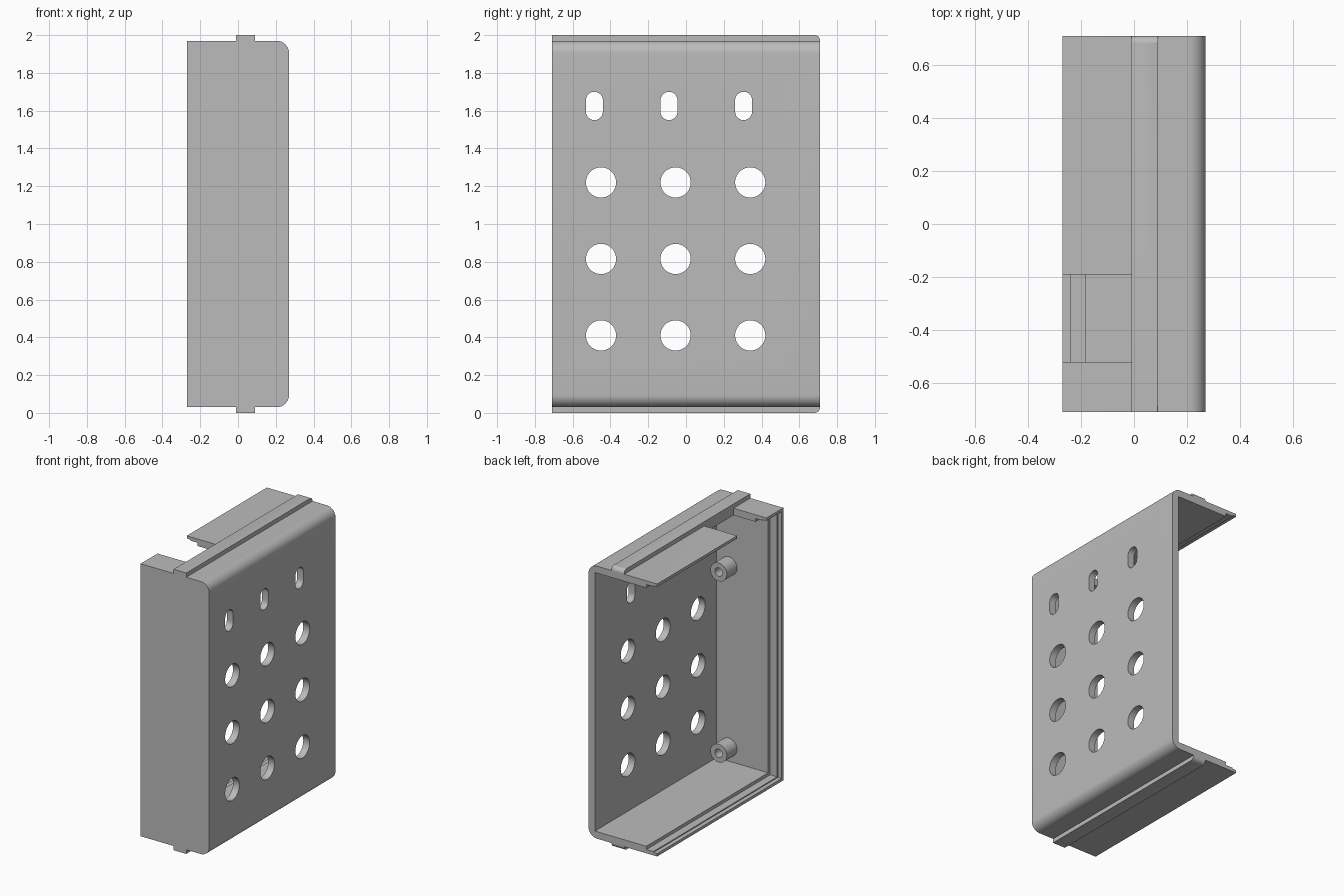
import bpy, bmesh, math
from mathutils import Vector

cube = bpy.data.objects.get("Cube")
if cube:
    bpy.data.objects.remove(cube, do_unlink=True)

grey = bpy.data.materials.new("plain grey")
grey.use_nodes = True
GREY = (0.5, 0.5, 0.5, 1)
grey.diffuse_color = GREY
grey.node_tree.nodes["Principled BSDF"].inputs["Base Color"].default_value = GREY

# Main dimensions
X0, X1 = -0.27, 0.27
Y = 0.71
Z0, Z1 = 0.03, 1.97
WALL = 0.05


def prism(name, outline, offset):
    """Extrude a closed 3D outline along an offset."""
    bm = bmesh.new()
    face = bm.faces.new([bm.verts.new(p) for p in outline])
    out = bmesh.ops.extrude_face_region(bm, geom=[face])
    verts = [v for v in out["geom"] if isinstance(v, bmesh.types.BMVert)]
    bmesh.ops.translate(bm, verts=verts, vec=Vector(offset))
    bmesh.ops.recalc_face_normals(bm, faces=bm.faces)
    mesh = bpy.data.meshes.new(name)
    bm.to_mesh(mesh)
    bm.free()
    mesh.materials.append(grey)
    obj = bpy.data.objects.new(name, mesh)
    bpy.context.collection.objects.link(obj)
    return obj


def box(name, lo, hi):
    outline = [(lo[0], lo[1], lo[2]), (hi[0], lo[1], lo[2]),
               (hi[0], hi[1], lo[2]), (lo[0], hi[1], lo[2])]
    return prism(name, outline, (0, 0, hi[2] - lo[2]))


def arc(cx, cy, r, start, end, steps):
    angles = [math.radians(start + (end - start) * i / steps) for i in range(steps + 1)]
    return [(cx + r * math.cos(a), cy + r * math.sin(a)) for a in angles]


def activate(obj):
    bpy.ops.object.select_all(action='DESELECT')
    obj.select_set(True)
    bpy.context.view_layer.objects.active = obj


def cut(obj, cutter):
    mod = obj.modifiers.new("cut", 'BOOLEAN')
    mod.operation = 'DIFFERENCE'
    mod.solver = 'EXACT'
    mod.object = cutter
    activate(obj)
    bpy.ops.object.modifier_apply(modifier=mod.name)
    bpy.data.objects.remove(cutter, do_unlink=True)


def smooth(obj):
    activate(obj)
    bpy.ops.object.shade_smooth_by_angle(angle=math.radians(30))


# Casing: block with two rounded long edges
R = 0.065
section = [(X0, Z1), (X0, Z0)]
section += arc(X1 - R, Z0 + R, R, -90, 0, 10) + arc(X1 - R, Z1 - R, R, 0, 90, 10)
casing = prism("casing", [(x, -Y, z) for x, z in section], (0, 2 * Y, 0))

# Hollow interior, then the stepped lip around the open side
for depth, inset in ((X1 - WALL, WALL), (-0.185, 0.027), (-0.24, 0.02)):
    cut(casing, box("cutter", (-0.5, -Y + inset, Z0 + inset), (depth, 1, Z1 - inset)))

# Notch in the top wall
cut(casing, box("cutter", (-0.5, -0.52, 1.7), (-0.01, -0.19, 2.2)))

# Round holes and slots through the side plate
for i in range(3):
    shift = 0.395 * i
    for z in (0.41, 0.815, 1.22):
        ring = arc(-0.45 + shift, z, 0.08, 0, 360, 40)[:-1]
        cut(casing, prism("cutter", [(0.15, a, b) for a, b in ring], (0.25, 0, 0)))
    yc = -0.485 + shift
    slot = arc(yc, 1.655, 0.045, 0, 180, 12) + arc(yc, 1.595, 0.045, 180, 360, 12)
    cut(casing, prism("cutter", [(0.15, a, b) for a, b in slot], (0.25, 0, 0)))
smooth(casing)

# Outer rails with a rounded back end, mirrored top and bottom
RAIL_R = 0.03
for name, base, side in (("top_rail", Z1, 1), ("bottom_rail", Z0, -1)):
    side_view = [(-Y, -0.01), (Y, -0.01)] + arc(Y - RAIL_R, 0, RAIL_R, 0, 90, 8) + [(-Y, RAIL_R)]
    rail = prism(name, [(-0.01, y, base + side * h) for y, h in side_view], (0.1, 0, 0))
    bevel = rail.modifiers.new("soft edges", 'BEVEL')
    bevel.width = 0.008
    bevel.segments = 2
    bevel.limit_method = 'WEIGHT'
    weights = rail.data.attributes.new("bevel_weight_edge", 'FLOAT', 'EDGE')
    for e in rail.data.edges:
        a, b = (rail.data.vertices[i].co for i in e.vertices)
        if abs(a.y - b.y) > 1 and abs(a.z - base) > 0.02:
            weights.data[e.index].value = 1
    smooth(rail)

# Hollow screw bosses on the inside of the front wall
for name, z in (("lower_boss", 0.18), ("upper_boss", 1.47)):
    ring = arc(0.125, z, 0.065, 0, 360, 32)[:-1]
    boss = prism(name, [(a, -Y + 0.04, b) for a, b in ring], (0, 0.125, 0))
    bore = arc(0.125, z, 0.03, 0, 360, 24)[:-1]
    cut(boss, prism("cutter", [(a, -Y + 0.055, b) for a, b in bore], (0, 0.2, 0)))
    smooth(boss)
